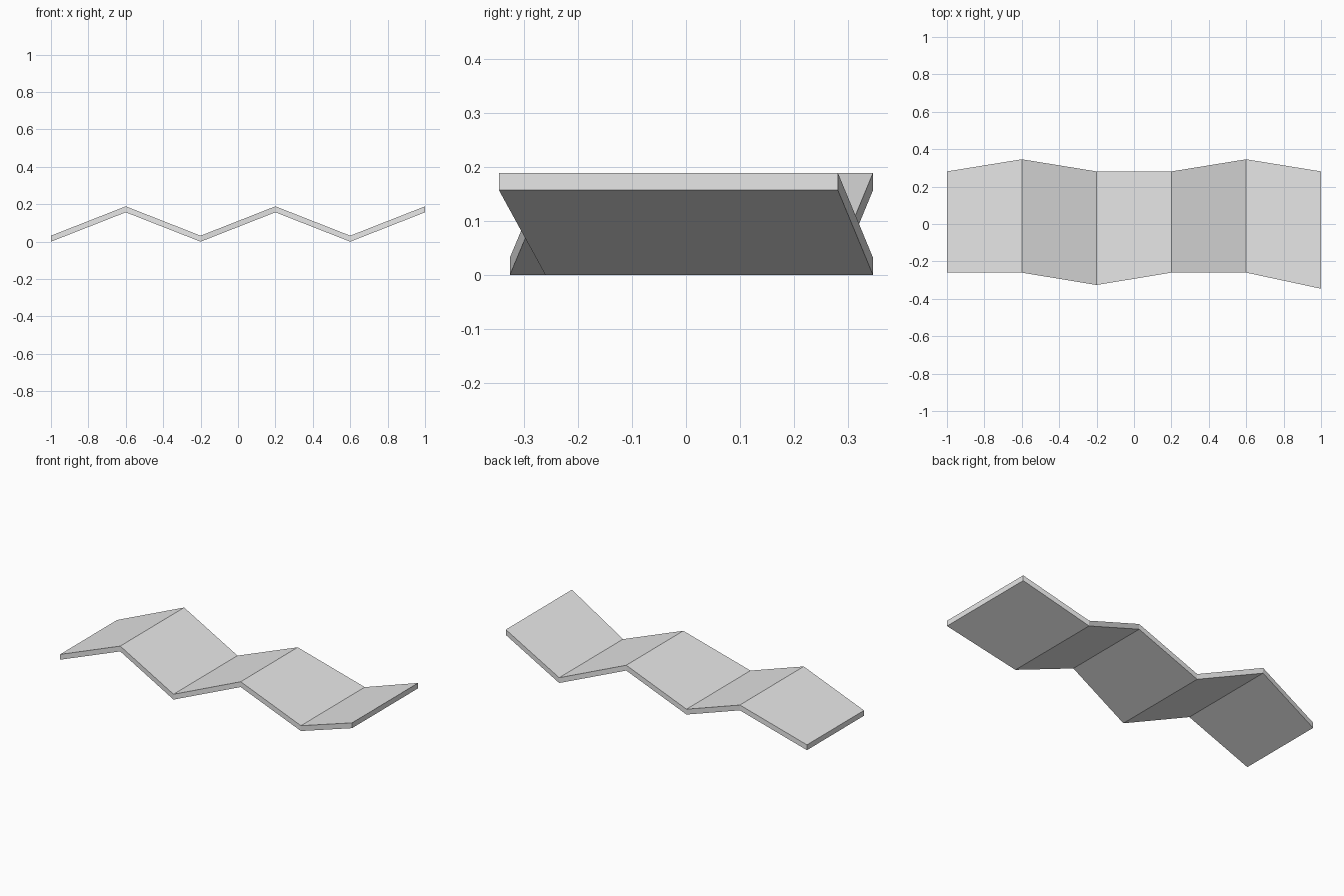
import bpy
import bmesh

if "Cube" in bpy.data.objects:
    bpy.data.objects.remove(bpy.data.objects["Cube"], do_unlink=True)

# Plain grey material
grey = bpy.data.materials.new("light grey")
grey.use_nodes = True
colour = (0.8, 0.8, 0.8, 1.0)
grey.diffuse_color = colour
grey.node_tree.nodes["Principled BSDF"].inputs["Base Color"].default_value = colour

# Fold lines from -x to +x: front and back ends of each crease
FRONT = [-0.26, -0.26, -0.326, -0.26, -0.26, -0.346]
BACK = [0.281, 0.346, 0.281, 0.281, 0.346, 0.281]
RISE = 0.157
THICKNESS = 0.032

# Zigzag sheet, one quad per panel
bm = bmesh.new()
creases = []
for i, (front, back) in enumerate(zip(FRONT, BACK)):
    x = -1 + 0.4 * i
    z = RISE * (i % 2)
    creases.append([bm.verts.new((x, y, z)) for y in (front, back)])
for (a, b), (c, d) in zip(creases, creases[1:]):
    bm.faces.new((a, c, d, b))

# Thicken straight up, keeping the sheet as the underside
result = bmesh.ops.extrude_face_region(bm, geom=bm.faces[:], use_keep_orig=True)
top = [v for v in result["geom"] if isinstance(v, bmesh.types.BMVert)]
bmesh.ops.translate(bm, verts=top, vec=(0, 0, THICKNESS))
bmesh.ops.recalc_face_normals(bm, faces=bm.faces[:])

mesh = bpy.data.meshes.new("folded_panel")
bm.to_mesh(mesh)
bm.free()
mesh.materials.append(grey)
panel = bpy.data.objects.new("folded_panel", mesh)
bpy.context.collection.objects.link(panel)
